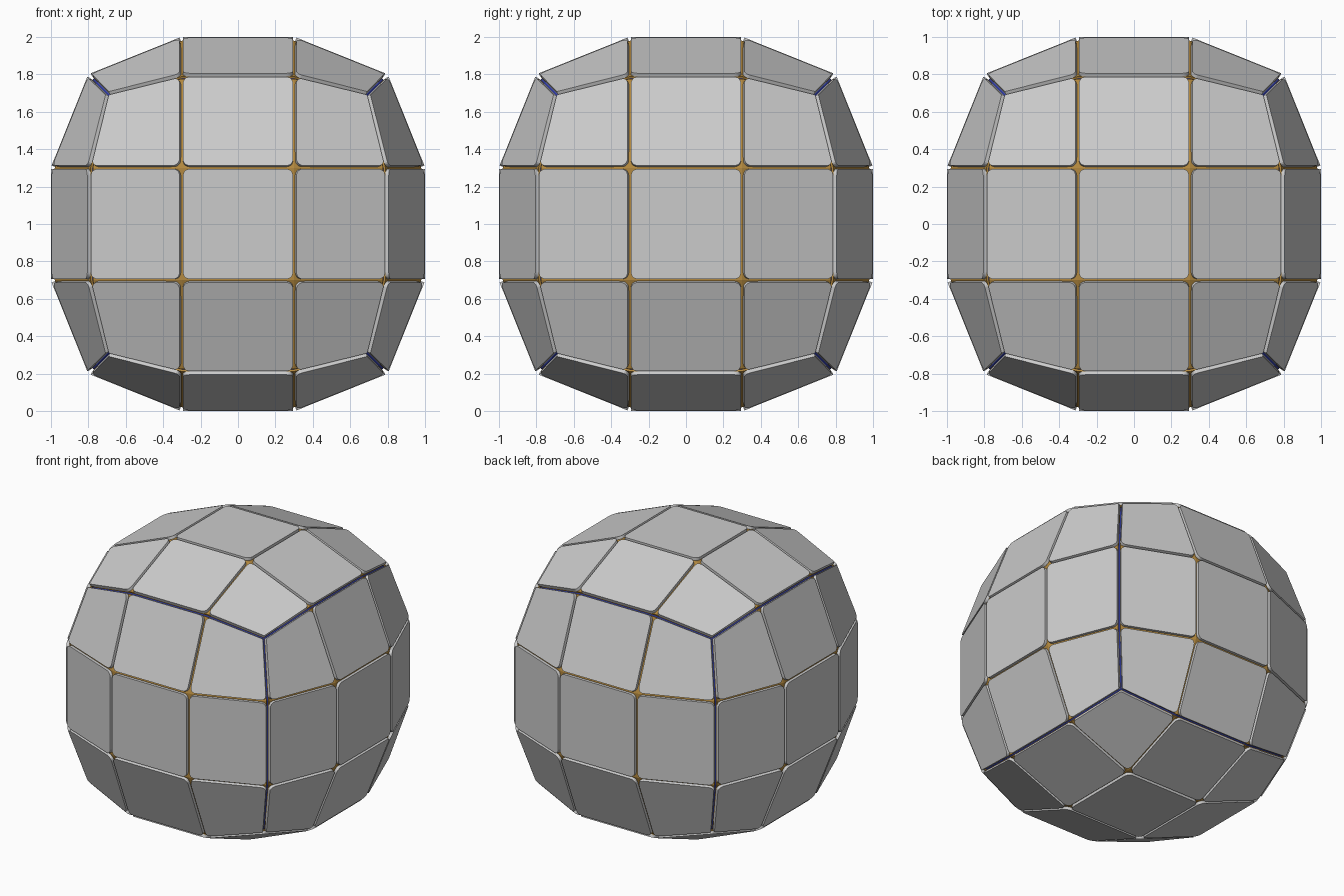
import bpy, bmesh
from math import pi, cos, sin
from mathutils import Vector, Euler

if "Cube" in bpy.data.objects:
    bpy.data.objects.remove(bpy.data.objects["Cube"])

CENTRE = Vector((0, 0, 1))
ROTATIONS = [(0, 0, 0), (pi, 0, 0), (pi / 2, 0, 0), (-pi / 2, 0, 0),
             (0, pi / 2, 0), (0, -pi / 2, 0)]
SIDES = ["top", "bottom", "front", "back", "right", "left"]


def material(name, rgb):
    m = bpy.data.materials.new(name)
    m.diffuse_color = (*rgb, 1)
    m.use_nodes = True
    m.node_tree.nodes["Principled BSDF"].inputs["Base Color"].default_value = m.diffuse_color
    return m


def add_object(name, mesh, rotation=(0, 0, 0)):
    ob = bpy.data.objects.new(name, mesh)
    ob.location, ob.rotation_euler = CENTRE, rotation
    bpy.context.collection.objects.link(ob)
    return ob


def face_point(i, j, drop=0.0):
    """Grid point (0..3, 0..3) of one bulging cube side facing +z."""
    si, sj = (1 if i > 1 else -1), (1 if j > 1 else -1)
    oi, oj = i in (0, 3), j in (0, 3)
    edge, corner = 0.785 - drop, 0.688 - drop
    if oi and oj:
        return Vector((si * corner, sj * corner, corner))
    if oi:
        return Vector((si * edge, sj * 0.3, edge))
    if oj:
        return Vector((si * 0.3, sj * edge, edge))
    return Vector((si * 0.3, sj * 0.3, 0.98 - drop))


def inner(k):
    return min(max(k, 1), 2)


def cells():
    for i in range(3):
        for j in range(3):
            yield [(i, j), (i + 1, j), (i + 1, j + 1), (i, j + 1)]


def finish(bm, name):
    mesh = bpy.data.meshes.new(name)
    bm.to_mesh(mesh)
    bm.free()
    return mesh


# Blue inner core, seen in the grooves between the six sides
bm = bmesh.new()
for rot in ROTATIONS:
    R = Euler(rot).to_matrix()
    for cell in cells():
        bm.faces.new([bm.verts.new(R @ face_point(*c, drop=0.01)) for c in cell])
bmesh.ops.remove_doubles(bm, verts=bm.verts, dist=0.001)
bmesh.ops.recalc_face_normals(bm, faces=bm.faces)
core = finish(bm, "core")
core.materials.append(material("blue", (0.08, 0.12, 0.9)))
add_object("core", core)

# Brown backing plate of one side, pulled back a little from the cube edges
bm = bmesh.new()
grid = {(i, j): bm.verts.new(face_point(i, j).lerp(face_point(inner(i), inner(j)), 0.018))
        for i in range(4) for j in range(4)}
for cell in cells():
    bm.faces.new([grid[c] for c in cell])
backing = finish(bm, "backing_plate")
backing.materials.append(material("brown", (0.45, 0.25, 0.05)))

# Nine grey panels of one side, each a quad with rounded corners
bm = bmesh.new()
for cell in cells():
    a, b, c, d = [face_point(*p) for p in cell]
    lu = ((b - a).length + (c - d).length) / 2
    lv = ((d - a).length + (c - b).length) / 2
    gap, outline = 0.006, []
    for k, (i, j) in enumerate(cell):
        sharp = i in (0, 3) and j in (0, 3)
        r = 0.008 if sharp else 0.035
        su, sv = (1 if k in (1, 2) else -1), (1 if k > 1 else -1)
        cu = 0.5 + su * (0.5 - (gap + r) / lu)
        cv = 0.5 + sv * (0.5 - (gap + r) / lv)
        for s in range(6):
            t = pi + k * pi / 2 + s * pi / 10
            u, v = cu + cos(t) * r / lu, cv + sin(t) * r / lv
            outline.append(bm.verts.new(a.lerp(b, u).lerp(d.lerp(c, u), v)))
    bm.faces.new(outline)
panels = finish(bm, "panels")

# Place both on all six sides
for side, rot in zip(SIDES, ROTATIONS):
    for label, mesh, thick, offset in (("backing_plate", backing, 0.012, -1),
                                       ("panels", panels, 0.02, 1)):
        ob = add_object(f"{side}_{label}", mesh, rot)
        mod = ob.modifiers.new("thickness", 'SOLIDIFY')
        mod.thickness, mod.offset = thick, offset
